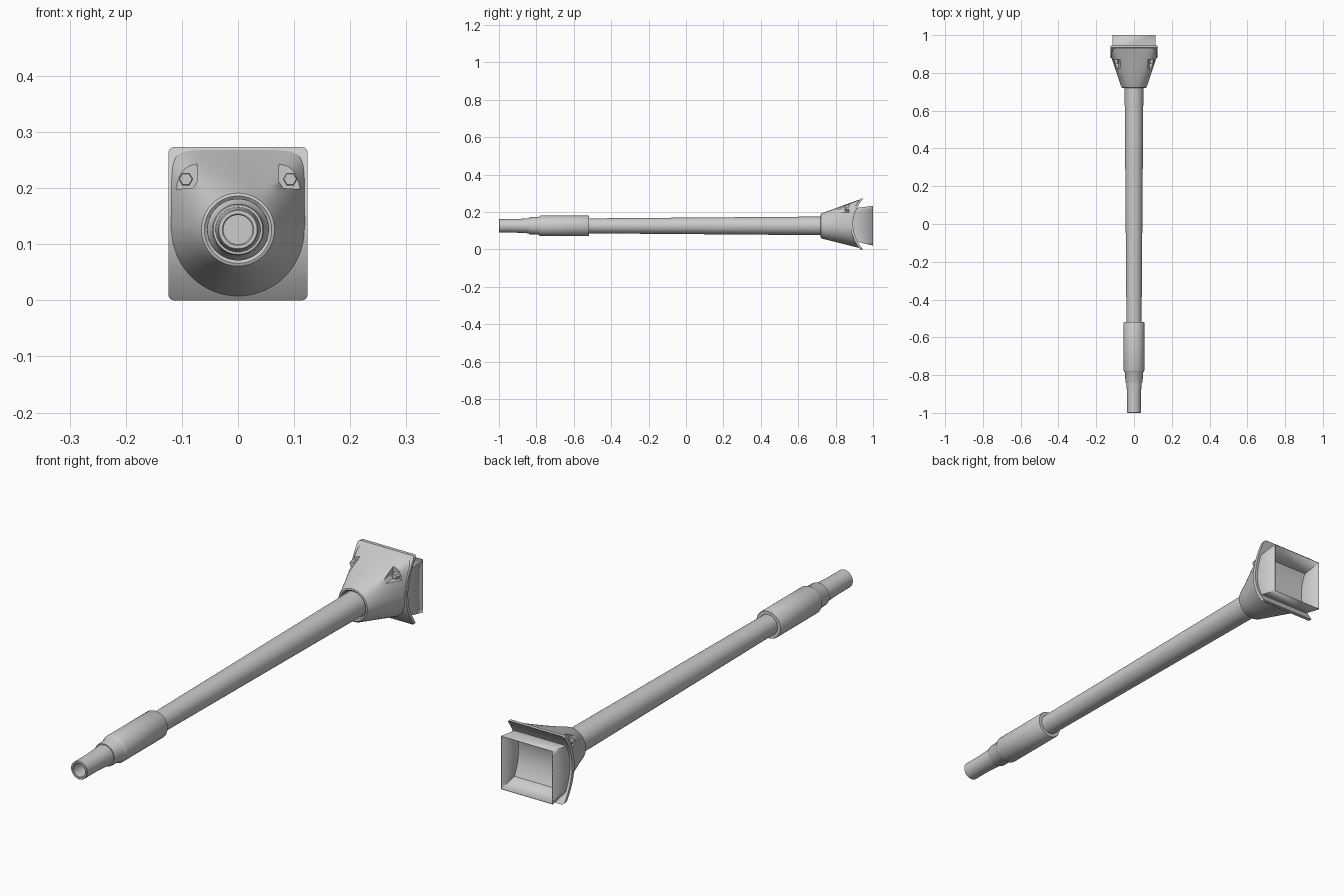
import bpy, bmesh, math

if "Cube" in bpy.data.objects:
    bpy.data.objects.remove(bpy.data.objects["Cube"])

CZ = 0.126  # height of the barrel axis

steel = bpy.data.materials.new("steel grey")
steel.diffuse_color = (0.6, 0.6, 0.6, 1)
steel.use_nodes = True
steel.node_tree.nodes["Principled BSDF"].inputs["Base Color"].default_value = steel.diffuse_color


def add_object(name, verts, faces):
    mesh = bpy.data.meshes.new(name)
    mesh.from_pydata(verts, [], faces)
    bm = bmesh.new()
    bm.from_mesh(mesh)
    bmesh.ops.recalc_face_normals(bm, faces=bm.faces)
    bm.to_mesh(mesh)
    bm.free()
    mesh.materials.append(steel)
    ob = bpy.data.objects.new(name, mesh)
    bpy.context.collection.objects.link(ob)
    return ob


def activate(ob):
    bpy.ops.object.select_all(action='DESELECT')
    ob.select_set(True)
    bpy.context.view_layer.objects.active = ob


def smooth(ob, deg=30):
    activate(ob)
    bpy.ops.object.shade_smooth_by_angle(angle=math.radians(deg))


def loft(name, rings, start=None, end=None):
    """Join equal rings of points; close ends with a fan to a point or a flat cap."""
    n = len(rings[0])
    verts = [p for r in rings for p in r]
    faces = [(k * n + i, k * n + (i + 1) % n, (k + 1) * n + (i + 1) % n, (k + 1) * n + i)
             for k in range(len(rings) - 1) for i in range(n)]
    for base, tip in ((0, start), ((len(rings) - 1) * n, end)):
        if tip is None:
            faces.append(tuple(range(base, base + n)))
        else:
            verts.append(tip)
            faces += [(base + i, base + (i + 1) % n, len(verts) - 1) for i in range(n)]
    return add_object(name, verts, faces)


def circle(y, r, n=48, x=0, z=CZ):
    return [(x + r * math.cos(2 * math.pi * i / n), y, z + r * math.sin(2 * math.pi * i / n))
            for i in range(n)]


def arc_y(z):
    """Depth of the curved rear face of the mantlet."""
    return 0.885 + 2.9 * (z - 0.135) ** 2


# Barrel: bore, muzzle, steps, thick sleeve and tapering tube
profile = [(-0.9, 0.026), (-0.998, 0.026), (-1.0, 0.028), (-1.0, 0.034), (-0.998, 0.036),
           (-0.92, 0.036), (-0.84, 0.040), (-0.84, 0.044), (-0.835, 0.046), (-0.79, 0.047),
           (-0.78, 0.053), (-0.775, 0.055), (-0.522, 0.055), (-0.518, 0.053),
           (-0.518, 0.040), (0.76, 0.050)]
smooth(loft("barrel", [circle(y, r) for y, r in profile]))

# Mantlet: round collar flaring to a shape square on top and round below
N = 96


def rear_radius(a):
    c, s = abs(math.cos(a)), math.sin(a)
    if s <= 0:
        return 0.120
    return ((c / 0.121) ** 9 + (s / 0.145) ** 9) ** (-1 / 9)


rings = [circle(y, r, N) for y, r in
         [(0.74, 0.053), (0.724, 0.055), (0.72, 0.060), (0.722, 0.065), (0.73, 0.069)]]
rear = []
for i in range(N):
    a = 2 * math.pi * i / N
    r = rear_radius(a)
    z = CZ + r * math.sin(a)
    rear.append((r * math.cos(a), arc_y(z), z))
front = rings[-1]
for t in (0.25, 0.5, 0.75, 1):
    rings.append([tuple(p + (q - p) * t for p, q in zip(f, b)) for f, b in zip(front, rear)])
mantlet = loft("mantlet", rings, end=(0, 0.86, CZ))

# Bolt pockets cut into the upper corners, each with a hexagonal bolt
pocket = [(0.073, 0.246), (0.073, 0.212), (0.081, 0.2), (0.113, 0.198),
          (0.109, 0.22), (0.1, 0.239), (0.086, 0.248)]
for side, label in ((-1, "left"), (1, "right")):
    cutter = loft("pocket_cutter", [[(side * x, y, z) for x, z in pocket] for y in (0.6, 0.872)])
    cutter.hide_render = True
    mod = mantlet.modifiers.new("pocket", 'BOOLEAN')
    mod.operation = 'DIFFERENCE'
    mod.object = cutter
    activate(mantlet)
    bpy.ops.object.modifier_apply(modifier=mod.name)
    bpy.data.objects.remove(cutter, do_unlink=True)
    loft(label + "_bolt", [circle(y, r, 6, side * 0.093, 0.216)
                           for y, r in ((0.85, 0.011), (0.853, 0.013), (0.88, 0.013))])
smooth(mantlet)


# Curved flange plate with rounded corners behind the mantlet
def flange_row(z, half=0.124, top=0.273, rad=0.01):
    d = min(z, top - z)
    if d >= rad:
        return half
    return half - rad + math.sqrt(max(0, rad ** 2 - (rad - d) ** 2))


corner = [0.01 * (1 - math.cos(math.pi / 2 * k / 4)) for k in range(4)]
levels = corner + [0.01 + 0.253 * k / 16 for k in range(17)] + [0.273 - d for d in reversed(corner)]
rows = []
for z in levels:
    w, y0, y1 = flange_row(z), arc_y(z) - 0.006, arc_y(z) + 0.008
    rows.append([(-w, y0, z), (w, y0, z), (w, y1, z), (-w, y1, z)])
smooth(loft("flange_plate", rows))

# Open-backed housing behind the flange: curved panel and four walls
M, W = 12, 0.114
verts, faces = [], []
for k in range(M + 1):
    t = k / M
    zf, zr = 0.04 + 0.182 * t, 0.021 + 0.212 * t
    yf = arc_y(zf) + 0.006
    verts += [(-W, yf, zf), (W, yf, zf), (W, 1, zr), (-W, 1, zr)]
for k in range(M):
    a, b = 4 * k, 4 * k + 4
    faces += [(a + i, a + i + 1, b + i + 1, b + i) for i in (0, 1)]
    faces.append((a + 3, a, b, b + 3))
faces += [(0, 3, 2, 1), (4 * M, 4 * M + 1, 4 * M + 2, 4 * M + 3)]
housing = add_object("rear_housing", verts, faces)
solid = housing.modifiers.new("wall", 'SOLIDIFY')
solid.thickness = 0.003
solid.offset = -1
smooth(housing)
